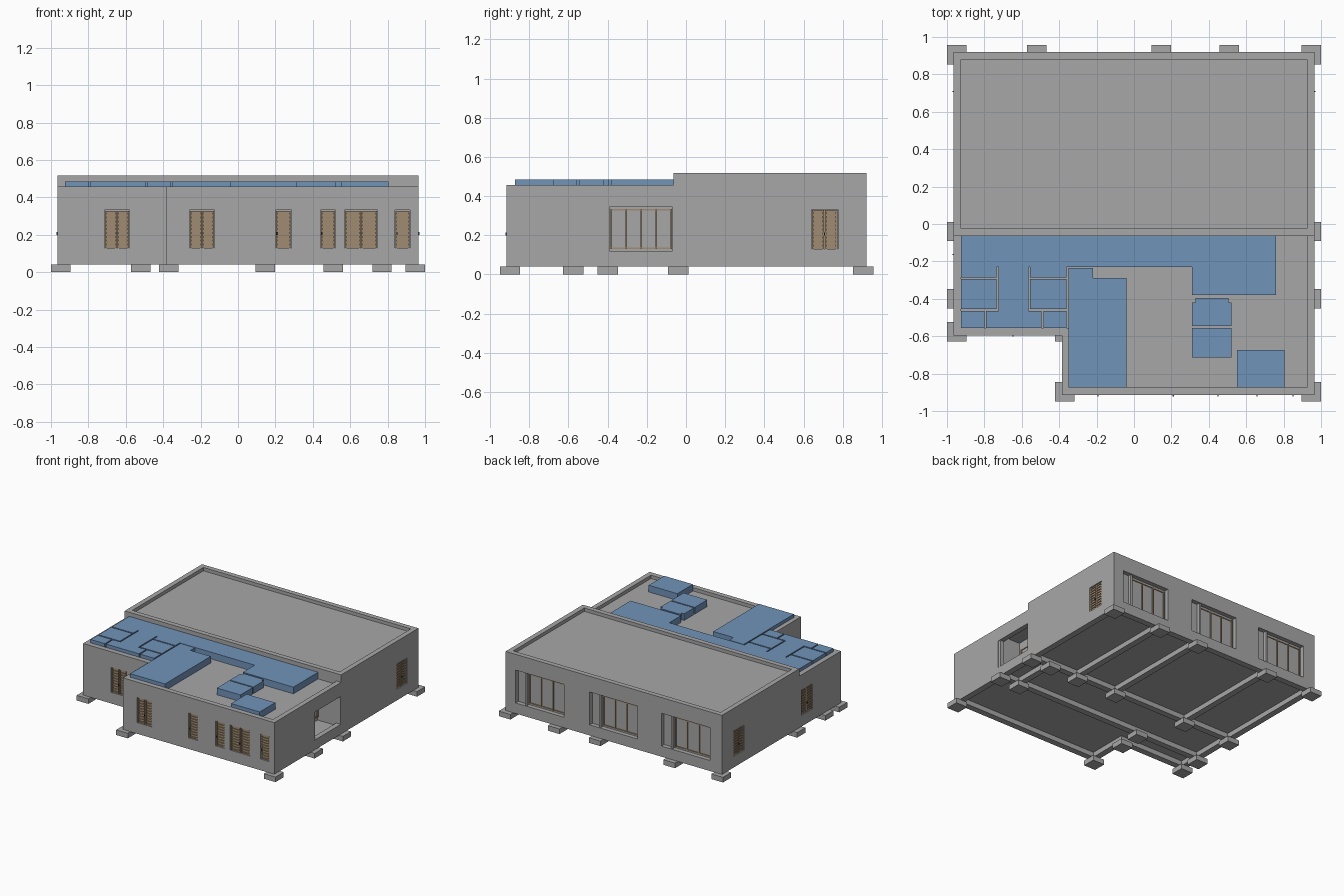
import bpy, bmesh

if "Cube" in bpy.data.objects:
    bpy.data.objects.remove(bpy.data.objects["Cube"])


def material(name, rgb):
    m = bpy.data.materials.new(name)
    m.diffuse_color = (*rgb, 1)
    m.use_nodes = True
    m.node_tree.nodes["Principled BSDF"].inputs["Base Color"].default_value = m.diffuse_color
    return m


GREY = material("concrete grey", (0.39, 0.39, 0.39))
BLUE = material("ceiling blue", (0.165, 0.295, 0.49))
TAN = material("timber tan", (0.35, 0.26, 0.165))
DARK = material("dark metal", (0.06, 0.06, 0.06))


def finish(name, bm, mat):
    bmesh.ops.recalc_face_normals(bm, faces=bm.faces)
    me = bpy.data.meshes.new(name)
    bm.to_mesh(me)
    bm.free()
    me.materials.append(mat)
    ob = bpy.data.objects.new(name, me)
    bpy.context.collection.objects.link(ob)
    return ob


def prism(name, pts, z0, z1, mat):
    bm = bmesh.new()
    face = bm.faces.new([bm.verts.new((x, y, z0)) for x, y in pts])
    ext = bmesh.ops.extrude_face_region(bm, geom=[face])
    verts = [g for g in ext["geom"] if isinstance(g, bmesh.types.BMVert)]
    bmesh.ops.translate(bm, verts=verts, vec=(0, 0, z1 - z0))
    return finish(name, bm, mat)


def boxes(name, items, mat):
    """One object from (x0, x1, y0, y1, z0, z1) boxes."""
    bm = bmesh.new()
    for b in items:
        vs = bmesh.ops.create_cube(bm, size=1)["verts"]
        for v in vs:
            for i in range(3):
                lo, hi = sorted(b[2 * i:2 * i + 2])
                v.co[i] = (lo + hi) / 2 + v.co[i] * (hi - lo)
    return finish(name, bm, mat)


def cut(ob, cutter):
    mod = ob.modifiers.new("cut", 'BOOLEAN')
    mod.operation = 'DIFFERENCE'
    mod.solver = 'EXACT'
    mod.object = cutter
    bpy.context.view_layer.objects.active = ob
    bpy.ops.object.modifier_apply(modifier=mod.name)
    bpy.data.objects.remove(cutter, do_unlink=True)


W, T = 0.965, 0.04            # half width, wall thickness
BACK, MID, STEP, FRONT = 0.92, -0.065, -0.595, -0.915
NOTCH = -0.385
BASE = 0.08

# Main building masses
rear = boxes("rear_block", [(-W, W, MID, BACK, BASE, 0.517)], GREY)
front = prism("front_block", [(-W, MID), (-W, STEP), (NOTCH, STEP), (NOTCH, FRONT),
                              (W, FRONT), (W, MID)], BASE, 0.457, GREY)

# Sunken roofs behind the parapets
cut(rear, boxes("cutter", [(-W + T, W - T, MID + T, BACK - T, 0.49, 0.6)], GREY))
cut(front, prism("cutter", [(-W + T, MID + 0.1), (-W + T, STEP + T), (NOTCH + T, STEP + T),
                            (NOTCH + T, FRONT + T), (W - T, FRONT + T), (W - T, MID + 0.1)],
                 0.43, 0.6, GREY))

# Porch room and its side opening
cut(front, boxes("cutter", [(0.76, W - T, -0.41, -0.07, 0.10, 0.40)], GREY))
cut(front, boxes("cutter", [(W - T - 0.02, W + 0.1, -0.41, -0.07, 0.12, 0.345)], GREY))


# Wall mapping: u runs along the wall, d is depth inward
def on_wall(wall, u0, u1, d0, d1, z0, z1):
    if wall == "front":
        return (u0, u1, FRONT + d0, FRONT + d1, z0, z1)
    if wall == "step":
        return (u0, u1, STEP + d0, STEP + d1, z0, z1)
    if wall == "back":
        return (u0, u1, BACK - d0, BACK - d1, z0, z1)
    if wall == "left":
        return (-W + d0, -W + d1, u0, u1, z0, z1)
    if wall == "right":
        return (W - d0, W - d1, u0, u1, z0, z1)
    return (0.76 + 0.03 - d0, 0.76 + 0.03 - d1, u0, u1, z0, z1)     # porch


def shutter(name, body, wall, u0, u1, leaves, z0=0.13, z1=0.332):
    """Recessed louvred timber shutter with frame, slats and handle."""
    cut(body, boxes("cutter", [on_wall(wall, u0, u1, -0.05, 0.02, z0, z1)], GREY))
    parts = [on_wall(wall, u0 + 0.003, u1 - 0.003, 0.013, 0.0205, z0, z1 - 0.004)]
    step = (u1 - u0) / leaves
    for i in range(leaves):
        a, b = u0 + i * step + 0.003, u0 + (i + 1) * step - 0.003
        parts += [on_wall(wall, a, a + 0.008, 0.004, 0.014, z0, z1 - 0.004),
                  on_wall(wall, b - 0.008, b, 0.004, 0.014, z0, z1 - 0.004)]
        for k in range(10):
            z = z0 + 0.002 + k * (z1 - z0 - 0.016) / 9
            parts.append(on_wall(wall, a + 0.008, b - 0.008, 0.007, 0.014, z, z + 0.01))
    boxes(name, parts, TAN)
    h = u0 + (step if leaves > 1 else 0.01)
    boxes(name + "_handle", [on_wall(wall, h - 0.003, h + 0.003, -0.006, 0.006, 0.2, 0.215)], DARK)


def glazing(name, wall, u0, u1, z0, z1, depth, bars):
    """Thin timber frame with evenly spaced mullions."""
    t = 0.008
    parts = [on_wall(wall, u0, u1, depth - 0.006, depth + 0.001, z, z + t) for z in (z0, z1 - t)]
    for i in range(bars + 1):
        u = u0 + (u1 - u0 - t) * i / bars
        parts.append(on_wall(wall, u, u + t, depth - 0.008, depth + 0.001, z0, z1))
    boxes(name, parts, TAN)


# Shuttered openings
shutter("step_shutter", front, "step", -0.715, -0.58, 2)
for i, (a, b, n) in enumerate([(-0.26, -0.125, 2), (0.2, 0.285, 1), (0.44, 0.522, 1),
                               (0.57, 0.747, 2), (0.84, 0.92, 1)]):
    shutter(f"front_shutter_{i + 1}", front, "front", a, b, n)
for side in ("left", "right"):
    shutter(side + "_rear_shutter", rear, side, 0.64, 0.775, 2)
shutter("left_front_shutter", front, "left", -0.235, -0.09, 2)

# Large rear windows
for i, (a, b) in enumerate([(-0.86, -0.425), (-0.21, 0.215), (0.445, 0.875)]):
    cut(rear, boxes("cutter", [on_wall("back", a, b, -0.05, 0.035, 0.125, 0.39)], GREY))
    glazing(f"rear_window_{i + 1}", "back", a + 0.01, b - 0.1, 0.135, 0.375, 0.035, 3)
    boxes(f"rear_window_post_{i + 1}",
          [on_wall("back", b - 0.095, b - 0.08, 0.01, 0.036, 0.125, 0.39)], GREY)

# Porch window and jamb
glazing("porch_window", "porch", -0.385, -0.072, 0.13, 0.335, 0.03, 4)
boxes("porch_jamb", [(W - T, W - 0.005, -0.41, -0.39, 0.12, 0.345)], GREY)

# Raised room ceilings on the low roof
rooms = [(-0.925, 0.31, -0.23, -0.065), (0.31, 0.76, -0.38, -0.065),
         (-0.925, -0.735, -0.285, -0.23), (-0.725, -0.565, -0.465, -0.23),
         (-0.79, -0.495, -0.555, -0.465), (-0.925, -0.735, -0.455, -0.295),
         (-0.925, -0.80, -0.555, -0.465), (-0.555, -0.36, -0.285, -0.23),
         (-0.555, -0.36, -0.455, -0.295), (-0.485, -0.36, -0.555, -0.465),
         (-0.35, -0.04, -0.873, -0.29), (-0.35, -0.22, -0.29, -0.235),
         (0.31, 0.52, -0.545, -0.42), (0.33, 0.505, -0.42, -0.395),
         (0.31, 0.52, -0.713, -0.555), (0.55, 0.805, -0.873, -0.675)]
boxes("room_ceilings", [(*r, 0.425, 0.484) for r in rooms], BLUE)

# Ground beams under the walls
G = 0.05
beams = [(-W, W, BACK - G, BACK), (-W, W, MID, MID + G), (-W, W, -0.425, -0.375),
         (-W, NOTCH + G, STEP, STEP + G), (NOTCH, W, FRONT, FRONT + G),
         (-W, -W + G, STEP + G, BACK - G), (W - G, W, FRONT + G, BACK - G),
         (NOTCH, NOTCH + G, FRONT + G, STEP), (0.745, 0.795, -0.375, MID)]
beams += [(x - G / 2, x + G / 2, MID + G, BACK - G) for x in (-0.52, 0.145, 0.51)]
boxes("ground_beams", [(*b, 0.04, BASE + 0.001) for b in beams], GREY)

# Footing pads
pads = [(x, 0.905) for x in (-0.948, -0.52, 0.145, 0.51, 0.948)]
pads += [(x, -0.04) for x in (-0.948, -0.52, 0.145, 0.51, 0.77, 0.948)]
pads += [(x, -0.4) for x in (-0.948, -0.37, 0.77, 0.948)]
pads += [(-0.948, -0.575), (-0.37, -0.575), (-0.37, -0.898), (0.948, -0.898)]
boxes("footings", [(x - 0.052, x + 0.052, y - 0.052, y + 0.052, 0, 0.041) for x, y in pads], GREY)
